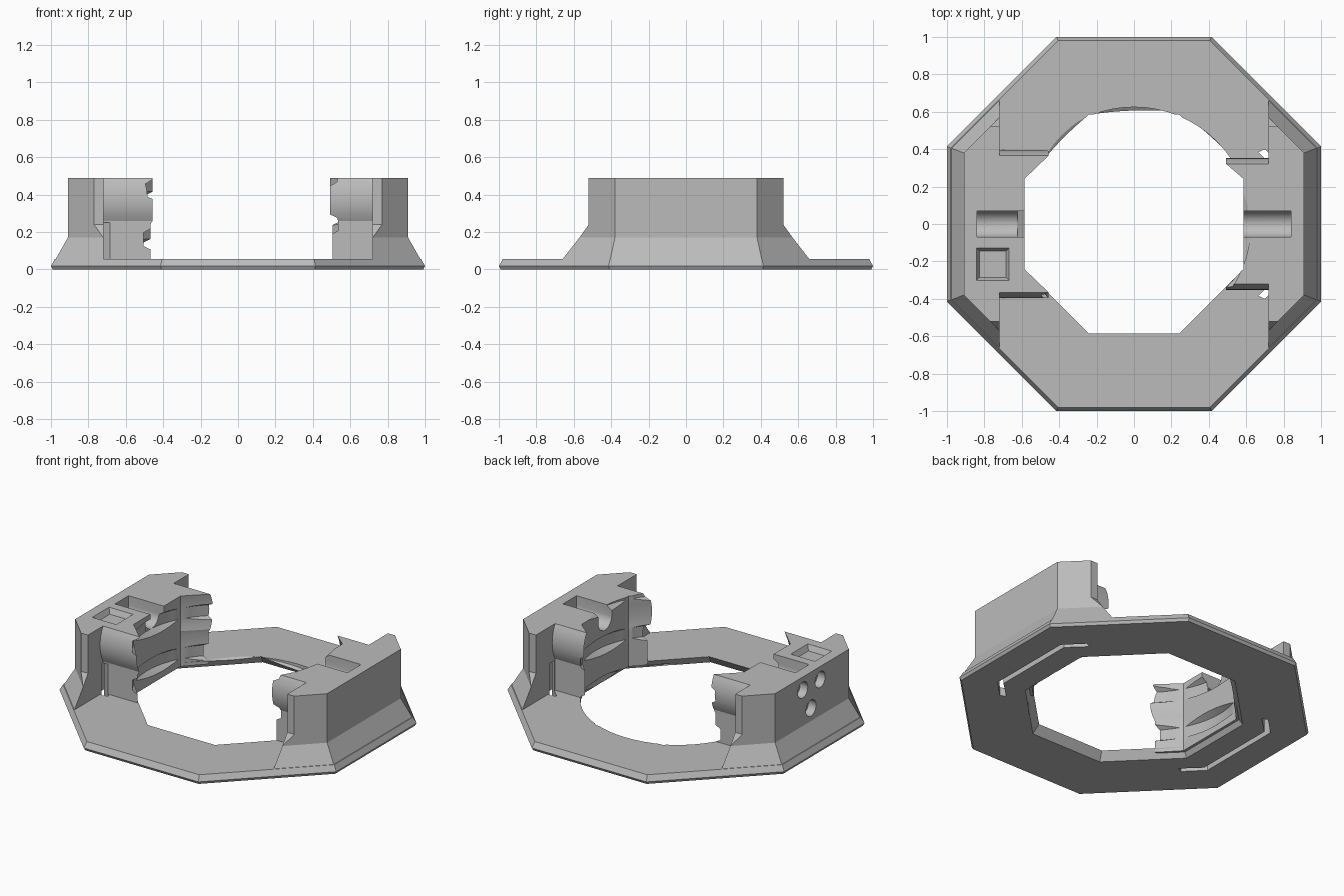
import bpy, bmesh
from math import sin, cos, pi, radians, tan, sqrt

cube = bpy.data.objects.get("Cube")
if cube:
    bpy.data.objects.remove(cube)

grey = bpy.data.materials.new("plain grey")
grey.use_nodes = True
grey.diffuse_color = (0.5, 0.5, 0.5, 1)
grey.node_tree.nodes["Principled BSDF"].inputs["Base Color"].default_value = (0.5, 0.5, 0.5, 1)

TOP, PLATE, HOLE = 0.49, 0.055, 0.585


def loft(name, rings):
    """Closed solid skinned through a list of equal-length rings."""
    bm = bmesh.new()
    loops = [[bm.verts.new(p) for p in ring] for ring in rings]
    n = len(loops[0])
    for a, b in zip(loops, loops[1:]):
        for i in range(n):
            j = (i + 1) % n
            bm.faces.new((a[i], a[j], b[j], b[i]))
    bm.faces.new(loops[0])
    bm.faces.new(loops[-1])
    bmesh.ops.remove_doubles(bm, verts=bm.verts, dist=1e-5)
    bmesh.ops.recalc_face_normals(bm, faces=bm.faces)
    mesh = bpy.data.meshes.new(name)
    bm.to_mesh(mesh)
    bm.free()
    mesh.materials.append(grey)
    obj = bpy.data.objects.new(name, mesh)
    bpy.context.collection.objects.link(obj)
    return obj


def cut(obj, cutter):
    mod = obj.modifiers.new("cut", "BOOLEAN")
    mod.operation = "DIFFERENCE"
    mod.solver = "EXACT"
    mod.object = cutter
    bpy.context.view_layer.objects.active = obj
    bpy.ops.object.modifier_apply(modifier=mod.name)


def octagon(apothem, z):
    r = apothem / cos(pi / 8)
    return [(r * cos(pi / 8 + i * pi / 4), r * sin(pi / 8 + i * pi / 4), z) for i in range(8)]


def jaw_ring(side, z, outer, h, tip):
    """Outline of a jaw: outer wall points, then the inner gripping faces."""
    half = outer + [(0.72, h), (tip, h), (HOLE, HOLE * tan(pi / 8))]
    outline = half + [(x, -y) for x, y in reversed(half)]
    return [(side * x, y, z) for x, y in outline]


def jaw(name, side, h, tip):
    upright = [(0.91, 0.38), (0.77, 0.52), (0.72, 0.52)]
    flare = [(0.91, 0.38), (0.72, 0.57), (0.72, 0.57)]
    foot = [(0.975, 0.405), (0.72, 0.66), (0.72, 0.66)]
    rings = []
    # Rounded drum on the upper half of each jaw end
    radius, mid, half = 0.235, 0.375, 0.115
    for i in range(11):
        z = TOP - i * 2 * half / 10
        bulge = sqrt(radius ** 2 - (z - mid) ** 2) - sqrt(radius ** 2 - half ** 2)
        rings.append(jaw_ring(side, z, upright, h + bulge, tip))
    # Straight body with a flared foot
    for z, outer in ((0.24, upright), (0.17, flare), (PLATE, foot), (0.03, foot)):
        rings.append(jaw_ring(side, z, outer, h, tip + 0.012))
    return loft(name, rings)


# Base ring with bevelled rim and flared octagonal opening
base = loft("base_ring", [octagon(0.99, 0), octagon(1, 0.018), octagon(0.98, PLATE)])
opening = loft("opening_cutter", [octagon(0.63, -0.01), octagon(HOLE, PLATE), octagon(HOLE, 0.1)])
cut(base, opening)

right_jaw = jaw("right_jaw", -1, 0.365, 0.457)
left_jaw = jaw("left_jaw", 1, 0.322, 0.492)

# Helical thread groove inside the opening
pitch, steps = 0.26, 64
thread_rings = []
for i in range(-steps, 2 * steps + 20):
    a = pi / 2 + 2 * pi * i / steps
    z = 0.07 + pitch * i / steps
    thread_rings.append([(r * cos(a), r * sin(a), z + d) for r, d in
                         ((0.5, -0.115), (0.625, -0.035), (0.625, 0.035), (0.5, 0.115))])
thread = loft("thread_cutter", thread_rings)
cutters = [opening, thread]
for part in (base, left_jaw, right_jaw):
    cut(part, thread)

for side, part in ((1, left_jaw), (-1, right_jaw)):
    # Round-bottomed channel in the jaw top
    arc = [(0.07 * cos(t), 0.43 - 0.07 * sin(t)) for t in (i * pi / 16 for i in range(17))]
    profile = [(0.07, 0.6)] + arc + [(-0.07, 0.6)]
    channel = loft("channel_cutter", [[(side * x, y, z) for y, z in profile] for x in (0.5, 0.84)])
    cut(part, channel)

    # Narrow slit in the underside
    path = [(0.70, -0.40), (0.81, -0.29), (0.81, 0.29), (0.70, 0.40)]
    outline = path + [(x - 0.035, y * 0.96) for x, y in reversed(path)]
    slit = loft("slit_cutter", [[(side * x, y, z) for x, y in outline] for z in (-0.05, 0.25)])
    cut(base, slit)
    cut(part, slit)
    cutters += [channel, slit]

# Square recess in the top of the right jaw
square = [(-1, -1), (1, -1), (1, 1), (-1, 1)]
recess = loft("recess_cutter", [[(-0.755 + s * x, -0.215 + s * y, z) for x, y in square]
                                for s, z in ((0.07, 0.455), (0.087, TOP), (0.087, 0.55))])
cut(right_jaw, recess)
cutters.append(recess)

# Three round holes in the outer face of the right jaw
for y, z in ((0.095, 0.405), (-0.085, 0.405), (0.01, 0.255)):
    hole = loft("hole_cutter", [[(x, y + 0.052 * cos(t), z + 0.052 * sin(t))
                                 for t in (i * pi / 12 for i in range(24))] for x in (-0.95, -0.855)])
    cut(right_jaw, hole)
    cutters.append(hole)

for cutter in cutters:
    bpy.data.objects.remove(cutter)

# Soft shading on the curved parts, sharp edges elsewhere
for part in (base, left_jaw, right_jaw):
    bpy.ops.object.select_all(action="DESELECT")
    part.select_set(True)
    bpy.context.view_layer.objects.active = part
    bpy.ops.object.shade_smooth_by_angle(angle=radians(20))
